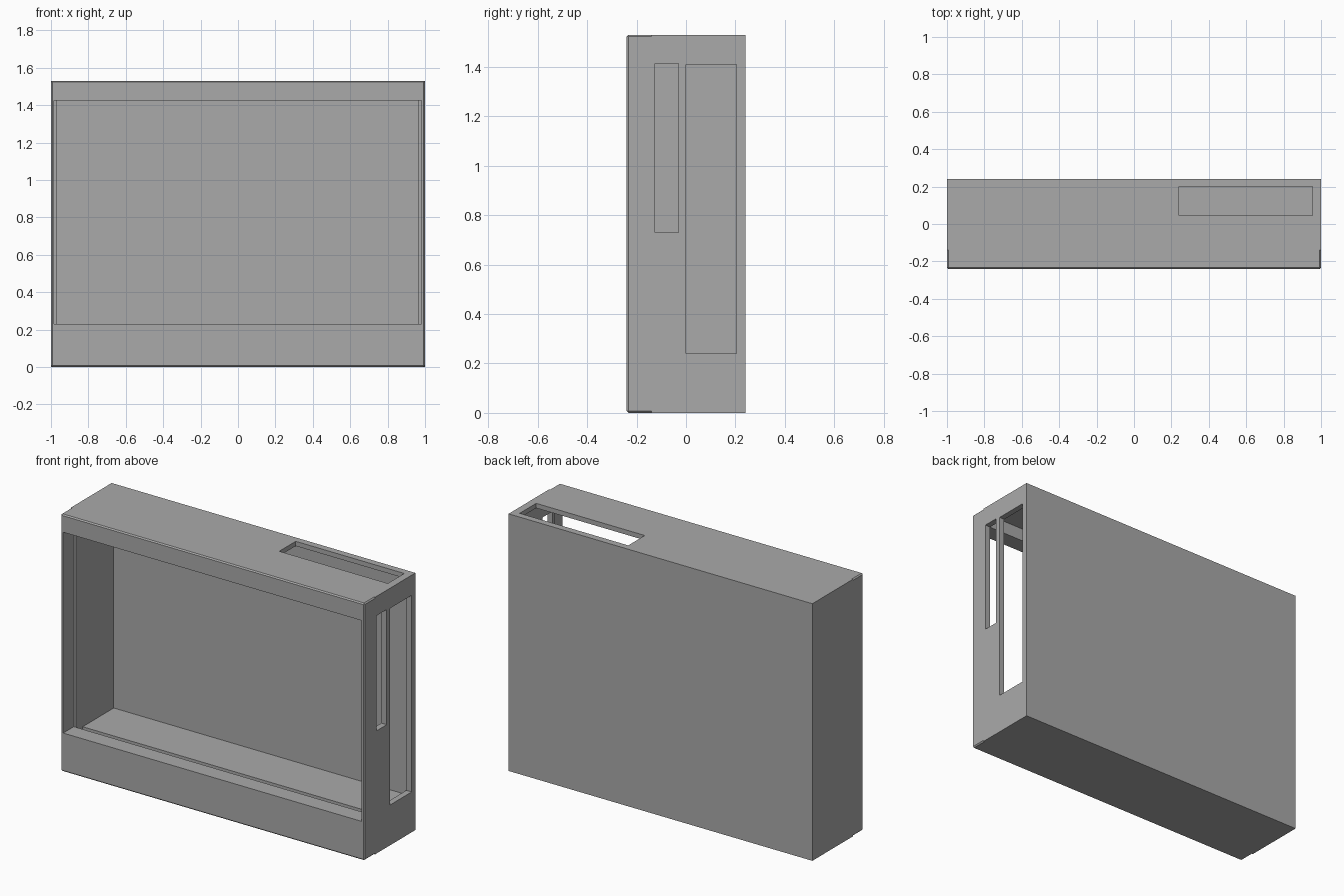
import bpy, bmesh

if "Cube" in bpy.data.objects:
    bpy.data.objects.remove(bpy.data.objects["Cube"])

grey = bpy.data.materials.new("plain_grey")
grey.diffuse_color = (0.4, 0.4, 0.4, 1)
grey.use_nodes = True
grey.node_tree.nodes["Principled BSDF"].inputs["Base Color"].default_value = grey.diffuse_color


def box(name, x, y, z, chamfer_front=0):
    """Box from (min, max) ranges, optionally chamfered except on its rear rim."""
    bm = bmesh.new()
    bmesh.ops.create_cube(bm, size=1)
    for v in bm.verts:
        v.co = [r[0] if c < 0 else r[1] for c, r in zip(v.co, (x, y, z))]
    if chamfer_front:
        edges = [e for e in bm.edges if any(v.co.y < y[1] - 1e-4 for v in e.verts)]
        bmesh.ops.bevel(bm, geom=edges, offset=chamfer_front, segments=1,
                        affect='EDGES')
    bmesh.ops.recalc_face_normals(bm, faces=bm.faces)
    mesh = bpy.data.meshes.new(name)
    bm.to_mesh(mesh)
    bm.free()
    mesh.materials.append(grey)
    ob = bpy.data.objects.new(name, mesh)
    bpy.context.collection.objects.link(ob)
    return ob


def cut(target, *ranges):
    """Cut a box-shaped opening out of the target."""
    cutter = box("opening_cutter", *ranges)
    cutter.hide_render = True
    mod = target.modifiers.new("opening", 'BOOLEAN')
    mod.operation = 'DIFFERENCE'
    mod.solver = 'EXACT'
    mod.object = cutter
    bpy.context.view_layer.objects.active = target
    bpy.ops.object.modifier_apply(modifier=mod.name)
    bpy.data.objects.remove(cutter)


# Hollow case with a raised floor and a groove behind the front frame
case = box("case", (-1, 1), (-0.14, 0.24), (0, 1.53))
cut(case, (-0.97, 0.965), (-0.2, 0.217), (0.208, 1.502))
cut(case, (-0.97, 0.965), (-0.2, -0.075), (0.03, 0.3))

# Narrow and wide openings in the right wall
cut(case, (0.9, 1.1), (-0.125, -0.03), (0.73, 1.415))
cut(case, (0.9, 1.1), (0.0, 0.205), (0.24, 1.41))

# Long opening in the top
cut(case, (0.24, 0.955), (0.045, 0.2), (1.45, 1.6))

# Front frame with chamfered outer edges and a large window
frame = box("front_frame", (-1, 1), (-0.24, -0.14), (0, 1.53), 0.007)
cut(frame, (-0.983, 0.98), (-0.4, 0.0), (0.23, 1.425))
